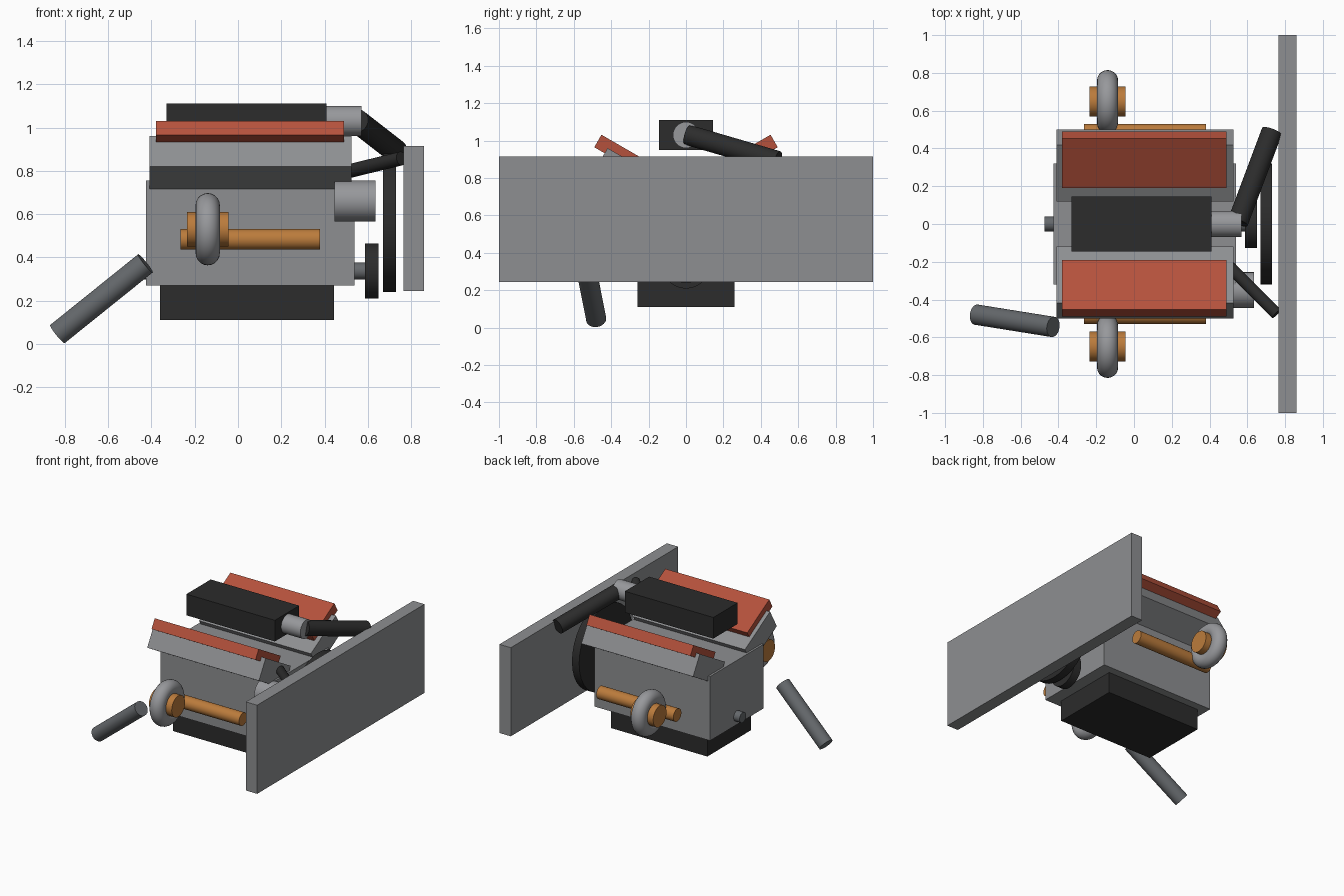
import bpy
import math
from mathutils import Vector

cube = bpy.data.objects.get("Cube")
if cube:
    bpy.data.objects.remove(cube, do_unlink=True)


def material(name, rgb):
    mat = bpy.data.materials.new(name)
    mat.use_nodes = True
    mat.diffuse_color = (*rgb, 1)
    mat.node_tree.nodes["Principled BSDF"].inputs["Base Color"].default_value = (*rgb, 1)
    return mat


GREY = material("cast_grey", (0.27, 0.275, 0.285))
STEEL = material("light_steel", (0.31, 0.315, 0.33))
DARK = material("dark_steel", (0.13, 0.14, 0.15))
BLACK = material("black", (0.025, 0.025, 0.025))
RED = material("red", (0.46, 0.083, 0.045))
COPPER = material("copper", (0.5, 0.2, 0.045))


def finish(name, mat, smooth=False):
    obj = bpy.context.object
    obj.name = name
    obj.data.materials.append(mat)
    if smooth:
        bpy.ops.object.shade_smooth_by_angle(angle=math.radians(35))
    return obj


def box(name, mat, centre, size, tilt=0):
    bpy.ops.mesh.primitive_cube_add(size=1, location=centre, rotation=(tilt, 0, 0))
    bpy.context.object.scale = size
    return finish(name, mat)


def tube(name, mat, start, end, radius):
    a, b = Vector(start), Vector(end)
    bpy.ops.mesh.primitive_cylinder_add(
        vertices=32, radius=radius, depth=(b - a).length, location=(a + b) / 2,
        rotation=(b - a).to_track_quat('Z', 'Y').to_euler())
    return finish(name, mat, True)


# Main castings
box("engine_block", GREY, (0.057, 0, 0.513), (0.965, 0.64, 0.485))
box("oil_pan", BLACK, (0.042, 0, 0.193), (0.805, 0.52, 0.165))
box("radiator", GREY, (0.813, 0, 0.58), (0.095, 2, 0.67))

# Intake with its throttle
box("intake_box", BLACK, (0.04, 0, 1.03), (0.74, 0.29, 0.16))
tube("throttle_body", STEEL, (0.40, 0, 1.03), (0.57, 0, 1.03), 0.07)

# Tilted cylinder banks, exhaust manifolds and turbos on both sides
for side, label in ((-1, "front"), (1, "back")):
    tilt = side * math.radians(30)
    box(label + "_cylinder_head", GREY, (0.058, side * 0.31, 0.803), (0.935, 0.346, 0.162), tilt)
    box(label + "_valve_cover", RED, (0.055, side * 0.34, 0.922), (0.87, 0.303, 0.077), tilt)
    tube(label + "_exhaust_manifold", COPPER,
         (-0.265, side * 0.482, 0.483), (0.38, side * 0.482, 0.483), 0.048)
    tube(label + "_turbo_core", COPPER,
         (-0.235, side * 0.648, 0.53), (-0.045, side * 0.648, 0.53), 0.08)
    bpy.ops.mesh.primitive_torus_add(
        major_radius=0.111, minor_radius=0.056, major_segments=40, minor_segments=20,
        location=(-0.14, side * 0.648, 0.53), rotation=(0, math.pi / 2, 0))
    finish(label + "_turbo_housing", STEEL, True)

# Crankshaft, pulley, fan and alternator
tube("crankshaft", DARK, (-0.475, 0, 0.337), (0.60, 0, 0.337), 0.039)
tube("crank_pulley", BLACK, (0.588, 0, 0.337), (0.65, 0, 0.337), 0.128)
tube("fan_disc", BLACK, (0.67, 0, 0.56), (0.73, 0, 0.56), 0.32)
tube("alternator", STEEL, (0.445, -0.35, 0.66), (0.635, -0.35, 0.66), 0.095)

# Coolant hoses and the exhaust pipe
tube("upper_hose", BLACK, (0.55, 0.01, 1.03), (0.73, 0.49, 0.89), 0.055)
tube("lower_hose", BLACK, (0.50, -0.22, 0.795), (0.755, -0.475, 0.857), 0.032)
tube("exhaust_pipe", DARK, (-0.428, -0.545, 0.372), (-0.835, -0.48, 0.045), 0.054)
